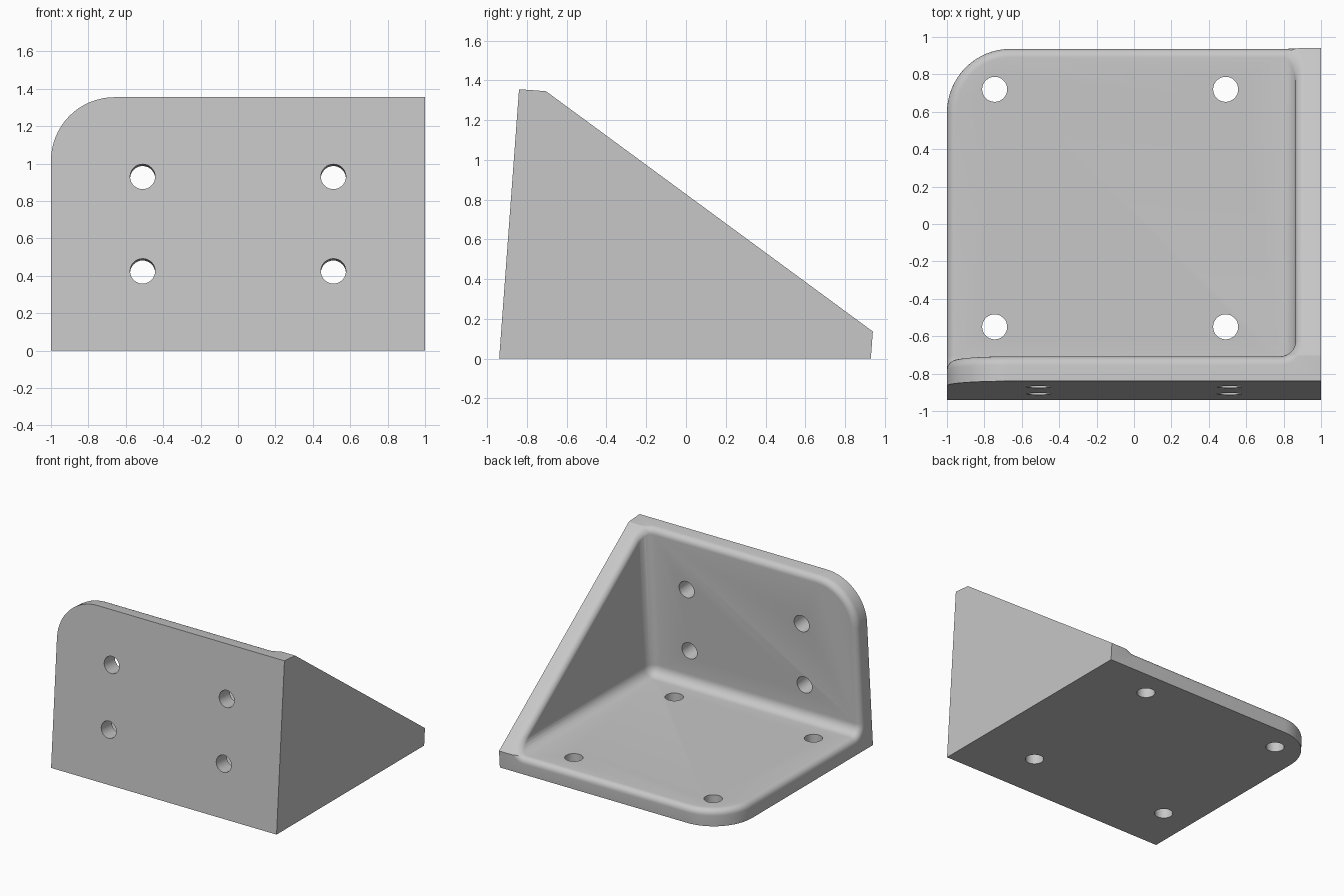
import bpy, bmesh, math
from mathutils import Vector, Matrix

if "Cube" in bpy.data.objects:
    bpy.data.objects.remove(bpy.data.objects["Cube"], do_unlink=True)

T = 0.136            # plate thickness
GUSSET_X = 1 - T     # inner face of the side gusset
CORNER_R, FILLET_R, RIM_R, HOLE_R = 0.34, 0.085, 0.05, 0.067

foot = Vector((0, -0.94, 0))
heel = Vector((0, 0.93, 0))
top = Vector((0, -0.84, 1.355))
up = (top - foot).normalized()
inward = Vector((0, up.z, -up.y))
tip = heel + up * (T / up.z)
inner_top = top + inward * T
inner_foot = inner_top - up * ((inner_top.z - T) / up.z)


def make_object(name, bm):
    mesh = bpy.data.meshes.new(name)
    bmesh.ops.recalc_face_normals(bm, faces=bm.faces)
    bm.to_mesh(mesh)
    bm.free()
    obj = bpy.data.objects.new(name, mesh)
    bpy.context.collection.objects.link(obj)
    return obj


def prism(profile, x0, x1):
    """Extrude a side profile along x."""
    bm = bmesh.new()
    face = bm.faces.new([bm.verts.new((x0, p[-2], p[-1])) for p in profile])
    ext = bmesh.ops.extrude_face_region(bm, geom=[face])["geom"]
    moved = [v for v in ext if isinstance(v, bmesh.types.BMVert)]
    bmesh.ops.translate(bm, verts=moved, vec=(x1 - x0, 0, 0))
    bmesh.ops.recalc_face_normals(bm, faces=bm.faces)
    return bm


def bevel(bm, edges, radius, segments):
    bmesh.ops.bevel(bm, geom=edges, offset=radius, offset_type='OFFSET', segments=segments,
                    profile=0.5, affect='EDGES', clamp_overlap=False)


def combine(obj, tool, operation='DIFFERENCE'):
    tool.hide_render = True
    mod = obj.modifiers.new("combine", 'BOOLEAN')
    mod.operation, mod.solver, mod.object = operation, 'EXACT', tool
    bpy.context.view_layer.objects.active = obj
    bpy.ops.object.modifier_apply(modifier=mod.name)
    bpy.data.objects.remove(tool, do_unlink=True)


def cut_cavity(obj, gap):
    """Hollow out the inner corner with filleted edges."""
    corner = inner_foot + inward * gap
    corner.z = T + gap
    far = corner + up * 2
    bm = prism([corner, (2, corner.z), (2, far.z), far], -3, GUSSET_X - gap)
    corner.x = GUSSET_X - gap
    apex = min(bm.verts, key=lambda v: (v.co - corner).length)
    bevel(bm, list(apex.link_edges), FILLET_R, 8)
    combine(obj, make_object("cavity_cutter", bm))


def in_cavity(p):
    return p.x < GUSSET_X + 0.002 and p.z > T - 0.002 and (p - inner_foot).dot(inward) > -0.002


def is_corner(e):
    a, b = (v.co for v in e.verts)
    on_side = a.x < -0.999 and b.x < -0.999 and a.x > -1.01
    return on_side and (min(a.y, b.y) > 0.9 or min(a.z, b.z) > 1.3)


def round_edges(obj):
    """Large radius on the free plate corners, then a small one round the cavity rim."""
    bm = bmesh.new()
    bm.from_mesh(obj.data)
    bmesh.ops.remove_doubles(bm, verts=bm.verts, dist=0.0005)
    bevel(bm, [e for e in bm.edges if is_corner(e)], CORNER_R, 16)
    bm.normal_update()
    rim = [e for e in bm.edges if len(e.link_faces) == 2 and e.is_convex
           and e.calc_face_angle(0) > 0.4 and all(in_cavity(v.co) for v in e.verts)]
    bevel(bm, rim, RIM_R, 6)
    bmesh.ops.recalc_face_normals(bm, faces=bm.faces)
    bm.to_mesh(obj.data)
    bm.free()


# Two plates with a full-height side wall
back_top = heel + up * (top - heel).dot(up)
bracket = make_object("corner_bracket", prism([foot, heel, back_top, top], -1, 1))
cut_cavity(bracket, 0)
round_edges(bracket)

# Sloping trim that turns the side wall into a triangular gusset
slope = (inner_top - tip) / 2
low, high = tip - slope, inner_top + slope
trim = make_object("slope_trim", prism([low, high, (high.y, -1), (low.y, -1)], -2, 2))
cut_cavity(trim, 0.001)
round_edges(trim)
combine(bracket, trim, 'INTERSECT')

# Screw holes: four through the base, four square to the leaning wall
holes = bmesh.new()


def add_hole(centre, axis):
    rot = axis.to_track_quat('Z', 'Y').to_matrix().to_4x4()
    bmesh.ops.create_cone(holes, cap_ends=True, segments=32, radius1=HOLE_R, radius2=HOLE_R,
                          depth=0.5, matrix=Matrix.Translation(centre) @ rot)


for x in (-0.745, 0.49):
    for y in (-0.55, 0.72):
        add_hole(Vector((x, y, T / 2)), Vector((0, 0, 1)))
for x in (-0.51, 0.51):
    for z in (0.425, 0.93):
        add_hole(Vector((x, 0, 0)) + foot + up * (z / up.z), inward)
combine(bracket, make_object("hole_cutter", holes))

# Grey finish
grey = bpy.data.materials.new("plain_grey")
grey.use_nodes = True
colour = (0.57, 0.57, 0.57, 1)
grey.diffuse_color = colour
grey.node_tree.nodes["Principled BSDF"].inputs["Base Color"].default_value = colour
bracket.data.materials.clear()
bracket.data.materials.append(grey)

bpy.ops.object.select_all(action='DESELECT')
bracket.select_set(True)
bpy.context.view_layer.objects.active = bracket
bpy.ops.object.shade_smooth_by_angle(angle=math.radians(25))
